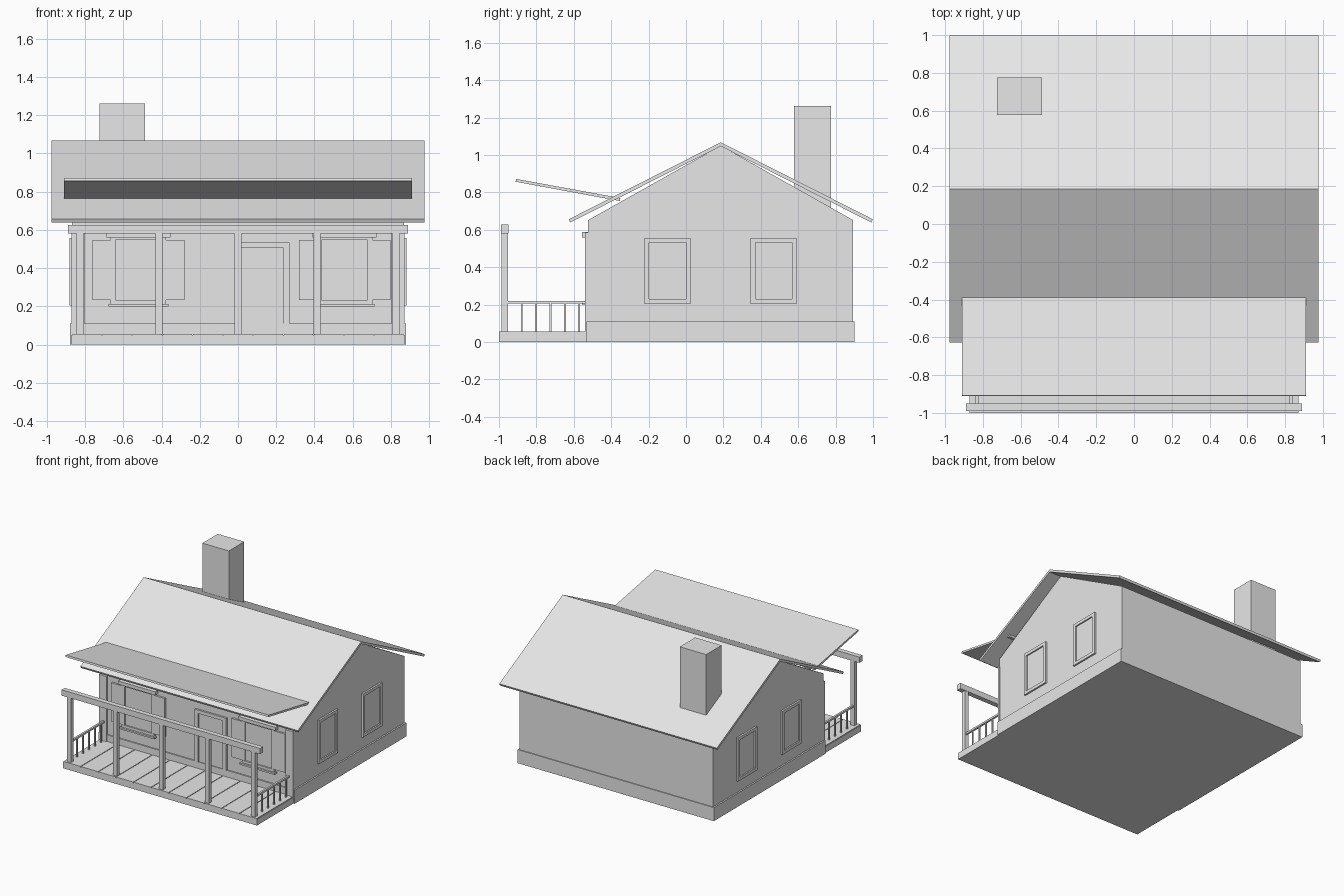
import bpy, bmesh

mat = bpy.data.materials.new("light grey")
mat.diffuse_color = (0.8, 0.8, 0.8, 1)


def finish(name, bm):
    bmesh.ops.recalc_face_normals(bm, faces=bm.faces)
    me = bpy.data.meshes.new(name)
    bm.to_mesh(me)
    bm.free()
    me.materials.append(mat)
    ob = bpy.data.objects.new(name, me)
    bpy.context.collection.objects.link(ob)
    return ob


def boxes(name, items):
    """One object from boxes given as (x0, x1, y0, y1, z0, z1)."""
    bm = bmesh.new()
    for x0, x1, y0, y1, z0, z1 in items:
        vs = bmesh.ops.create_cube(bm, size=1)["verts"]
        for v in vs:
            v.co.x = x1 if v.co.x > 0 else x0
            v.co.y = y1 if v.co.y > 0 else y0
            v.co.z = z1 if v.co.z > 0 else z0
    return finish(name, bm)


def extrude_x(name, profile, half):
    """Extrude a (y, z) profile along x from -half to half."""
    bm = bmesh.new()
    f = bm.faces.new([bm.verts.new((-half, y, z)) for y, z in profile])
    geo = bmesh.ops.extrude_face_region(bm, geom=[f])["geom"]
    for v in geo:
        if isinstance(v, bmesh.types.BMVert):
            v.co.x = half
    return finish(name, bm)


# House body
RIDGE = 0.186
boxes("foundation", [(-0.88, 0.88, -0.533, 0.90, 0, 0.11)])
extrude_x("walls", [(-0.523, 0.1), (0.893, 0.1), (0.893, 0.652),
                    (RIDGE, 1.05), (-0.523, 0.652)], 0.868)

# Gable roof
extrude_x("main_roof", [(-0.627, 0.656), (RIDGE, 1.068), (0.999, 0.656),
                        (0.991, 0.639), (RIDGE, 1.047), (-0.619, 0.639)], 0.976)
boxes("chimney", [(-0.724, -0.487, 0.578, 0.775, 0.6, 1.262)])

# Porch roof slab
extrude_x("porch_roof", [(-0.908, 0.872), (-0.351, 0.770),
                         (-0.354, 0.754), (-0.911, 0.857)], 0.911)

# Porch deck with planks
boxes("porch_deck", [(-0.87, 0.87, -1.0, -0.53, 0, 0.05)])
N = 11
w = 1.74 / N
boxes("deck_planks", [(-0.87 + i * w + 0.003, -0.87 + (i + 1) * w - 0.003,
                       -1.0, -0.53, 0.049, 0.056) for i in range(N)])

# Porch posts and beam
boxes("porch_posts", [(0.413 * i - 0.018, 0.413 * i + 0.018, -0.987, -0.953, 0.05, 0.585)
                      for i in range(-2, 3)])
boxes("porch_beam", [(-0.89, 0.89, -0.99, -0.95, 0.58, 0.627)])

# Side railings
for side, s in (("left", -1), ("right", 1)):
    x = 0.83 * s
    boxes(side + "_rail", [(x - 0.008, x + 0.008, -0.955, -0.523, 0.205, 0.22)])
    boxes(side + "_balusters", [(x - 0.005, x + 0.005, y - 0.005, y + 0.005, 0.05, 0.21)
                                for y in [-0.878 + 0.0767 * i for i in range(5)]])
    # Corner board on the front wall
    a, b = sorted((0.803 * s, 0.87 * s))
    boxes(side + "_corner_board", [(a, b, -0.539, -0.52, 0.05, 0.585)])

    # Side windows: frame and pane
    for place, yc in (("front", -0.099), ("back", 0.469)):
        xa, xb = sorted((0.86 * s, 0.882 * s))
        boxes(f"{side}_{place}_window_frame", [
            (xa, xb, yc - 0.123, yc - 0.098, 0.204, 0.557),
            (xa, xb, yc + 0.098, yc + 0.123, 0.204, 0.557),
            (xa, xb, yc - 0.098, yc + 0.098, 0.204, 0.229),
            (xa, xb, yc - 0.098, yc + 0.098, 0.532, 0.557)])
        xa, xb = sorted((0.865 * s, 0.871 * s))
        boxes(f"{side}_{place}_window_pane",
              [(xa, xb, yc - 0.098, yc + 0.098, 0.229, 0.532)])

# Front windows: shutters, pane, header and sill
for side, c in (("left", -0.521), ("right", 0.558)):
    boxes(side + "_shutters", [
        (c - 0.24, c - 0.12, -0.538, -0.52, 0.233, 0.546),
        (c + 0.12, c + 0.24, -0.538, -0.52, 0.233, 0.546)])
    boxes(side + "_front_pane", [(c - 0.12, c + 0.12, -0.529, -0.52, 0.233, 0.546)])
    boxes(side + "_window_trim", [
        (c - 0.145, c + 0.145, -0.54, -0.52, 0.546, 0.56),
        (c - 0.167, c + 0.167, -0.555, -0.52, 0.56, 0.587),
        (c - 0.145, c + 0.145, -0.54, -0.52, 0.213, 0.233),
        (c - 0.157, c + 0.157, -0.555, -0.52, 0.2, 0.213)])

# Front door
d = 0.129
boxes("door_frame", [(d - 0.141, d - 0.11, -0.538, -0.52, 0.11, 0.533),
                     (d + 0.11, d + 0.141, -0.538, -0.52, 0.11, 0.533),
                     (d - 0.11, d + 0.11, -0.538, -0.52, 0.505, 0.533)])
boxes("door", [(d - 0.11, d + 0.11, -0.528, -0.52, 0.11, 0.505)])
